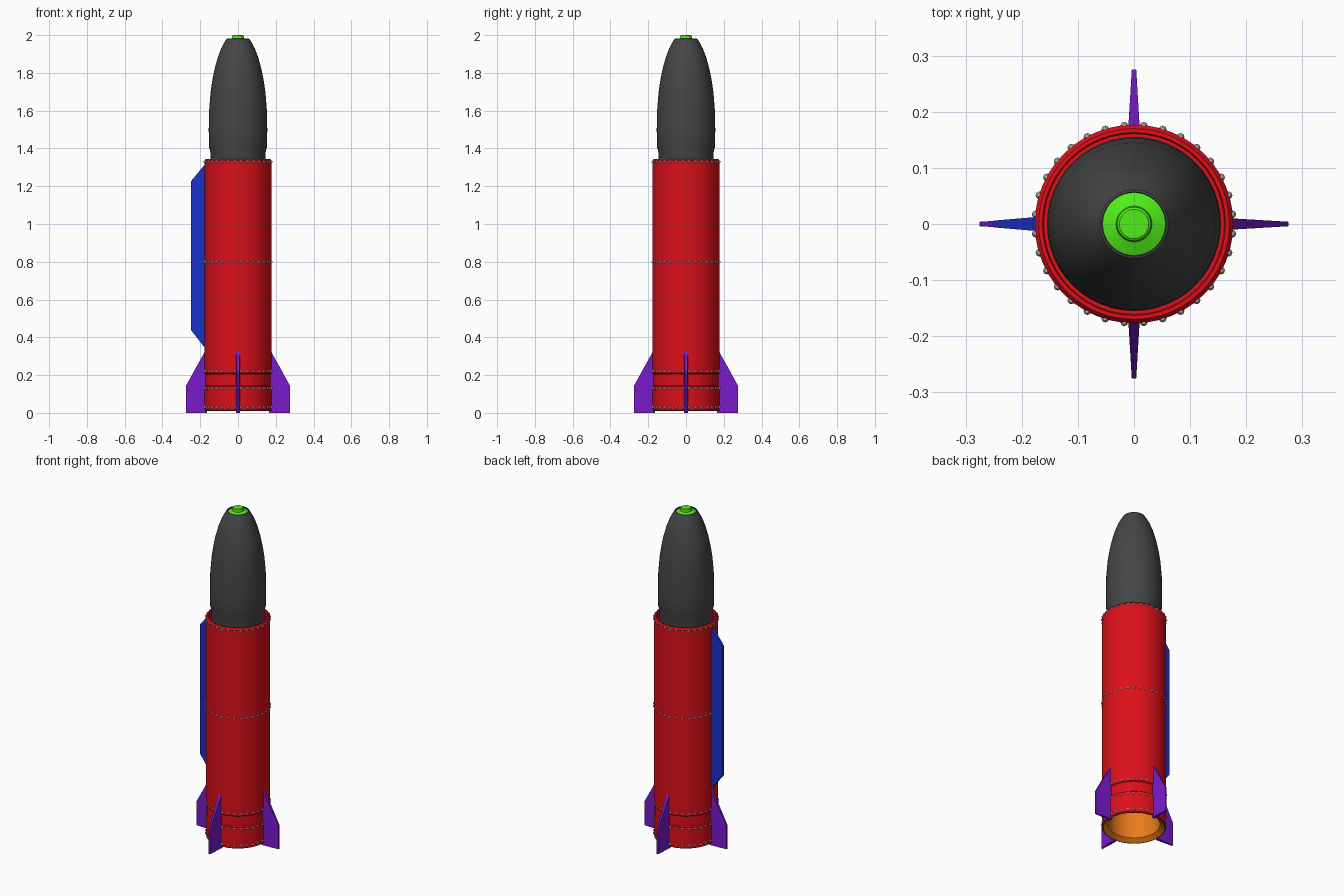
import bpy, bmesh, math
from mathutils import Matrix, Vector

if "Cube" in bpy.data.objects:
    bpy.data.objects.remove(bpy.data.objects["Cube"])


def material(name, rgb):
    m = bpy.data.materials.new(name)
    m.diffuse_color = (*rgb, 1)
    m.use_nodes = True
    m.node_tree.nodes["Principled BSDF"].inputs["Base Color"].default_value = m.diffuse_color
    return m


RED = material("red", (0.72, 0.005, 0.01))
DARK = material("dark_grey", (0.06, 0.06, 0.06))
GREEN = material("green", (0.08, 0.85, 0.01))
PURPLE = material("purple", (0.2, 0.01, 0.6))
BLUE = material("blue", (0.01, 0.03, 0.6))
ORANGE = material("orange", (0.8, 0.2, 0.01))


def finish(name, bm, mat, smooth=True):
    bmesh.ops.recalc_face_normals(bm, faces=bm.faces)
    mesh = bpy.data.meshes.new(name)
    bm.to_mesh(mesh)
    bm.free()
    ob = bpy.data.objects.new(name, mesh)
    bpy.context.collection.objects.link(ob)
    if mat:
        mesh.materials.append(mat)
    if smooth:
        bpy.ops.object.select_all(action='DESELECT')
        ob.select_set(True)
        bpy.context.view_layer.objects.active = ob
        bpy.ops.object.shade_smooth_by_angle(angle=math.radians(30))
    return ob


def lathe(name, profile, mat, closed=False, segs=48):
    """Spin (radius, z) points around the z axis."""
    bm = bmesh.new()
    vs = [bm.verts.new((r, 0, z)) for r, z in profile]
    pairs = list(zip(vs, vs[1:])) + ([(vs[-1], vs[0])] if closed else [])
    es = [bm.edges.new(p) for p in pairs]
    bmesh.ops.spin(bm, geom=vs + es, cent=(0, 0, 0), axis=(0, 0, 1),
                   angle=2 * math.pi, steps=segs, use_merge=True)
    bmesh.ops.remove_doubles(bm, verts=bm.verts, dist=1e-5)
    return finish(name, bm, mat)


def fin(name, outline, mat, angle):
    """Tapered plate from (radius, z, half thickness) points."""
    bm = bmesh.new()
    a = [bm.verts.new((r, -t, z)) for r, z, t in outline]
    b = [bm.verts.new((r, t, z)) for r, z, t in outline]
    bm.faces.new(a)
    bm.faces.new(b[::-1])
    n = len(a)
    for i in range(n):
        j = (i + 1) % n
        bm.faces.new((a[i], b[i], b[j], a[j]))
    bmesh.ops.rotate(bm, verts=bm.verts, matrix=Matrix.Rotation(angle, 3, 'Z'))
    return finish(name, bm, mat, smooth=False)


# Red hull with a recessed band near the tail and a stepped top rim
lathe("hull", [(0.172, 0.01), (0.177, 0.015), (0.177, 0.14), (0.172, 0.145),
               (0.172, 0.205), (0.177, 0.21), (0.177, 1.335), (0.17, 1.345),
               (0.163, 1.345), (0.161, 1.335), (0.155, 1.335), (0.153, 1.32),
               (0, 1.32)], RED)

# Orange engine bell set inside the open tail
lathe("engine_bell", [(0.172, 0.01), (0.168, 0.01), (0.143, 0.03),
                      (0.138, 0.19), (0, 0.19)], ORANGE)

# Dark nose cone with a narrower neck
lathe("nose_cone", [(0.146, 1.31), (0.146, 1.38), (0.154, 1.41), (0.155, 1.50),
                    (0.153, 1.60), (0.145, 1.70), (0.136, 1.76), (0.124, 1.82),
                    (0.108, 1.88), (0.089, 1.93), (0.073, 1.96), (0.061, 1.98),
                    (0.057, 1.981), (0.056, 1.97), (0, 1.97)], DARK)

# Green tip: shallow cone and button
lathe("nose_tip", [(0.056, 1.972), (0.032, 1.982), (0.03, 1.997),
                   (0.026, 2.0), (0, 2.0)], GREEN)

# Four tail fins
tail = [(0.165, 0, 0.01), (0.275, 0, 0.004), (0.275, 0.145, 0.004),
        (0.175, 0.325, 0.01), (0.165, 0.325, 0.01)]
for k in range(4):
    fin(f"tail_fin_{k + 1}", tail, PURPLE, k * math.pi / 2)

# Long blue side fin on the left
fin("side_fin", [(0.165, 0.35, 0.012), (0.18, 0.35, 0.012), (0.25, 0.44, 0.006),
                 (0.25, 1.225, 0.006), (0.18, 1.31, 0.012), (0.165, 1.31, 0.012)],
    BLUE, math.pi)

# Rings of grey rivets
for i, z in enumerate((0.03, 0.13, 0.22, 0.80, 1.33)):
    bm = bmesh.new()
    for k in range(32):
        a = (k + 0.5) * 2 * math.pi / 32
        pos = Vector((0.176 * math.cos(a), 0.176 * math.sin(a), z))
        bmesh.ops.create_uvsphere(bm, u_segments=8, v_segments=6, radius=0.007,
                                  matrix=Matrix.Translation(pos))
    finish(f"rivet_ring_{i + 1}", bm, None)
